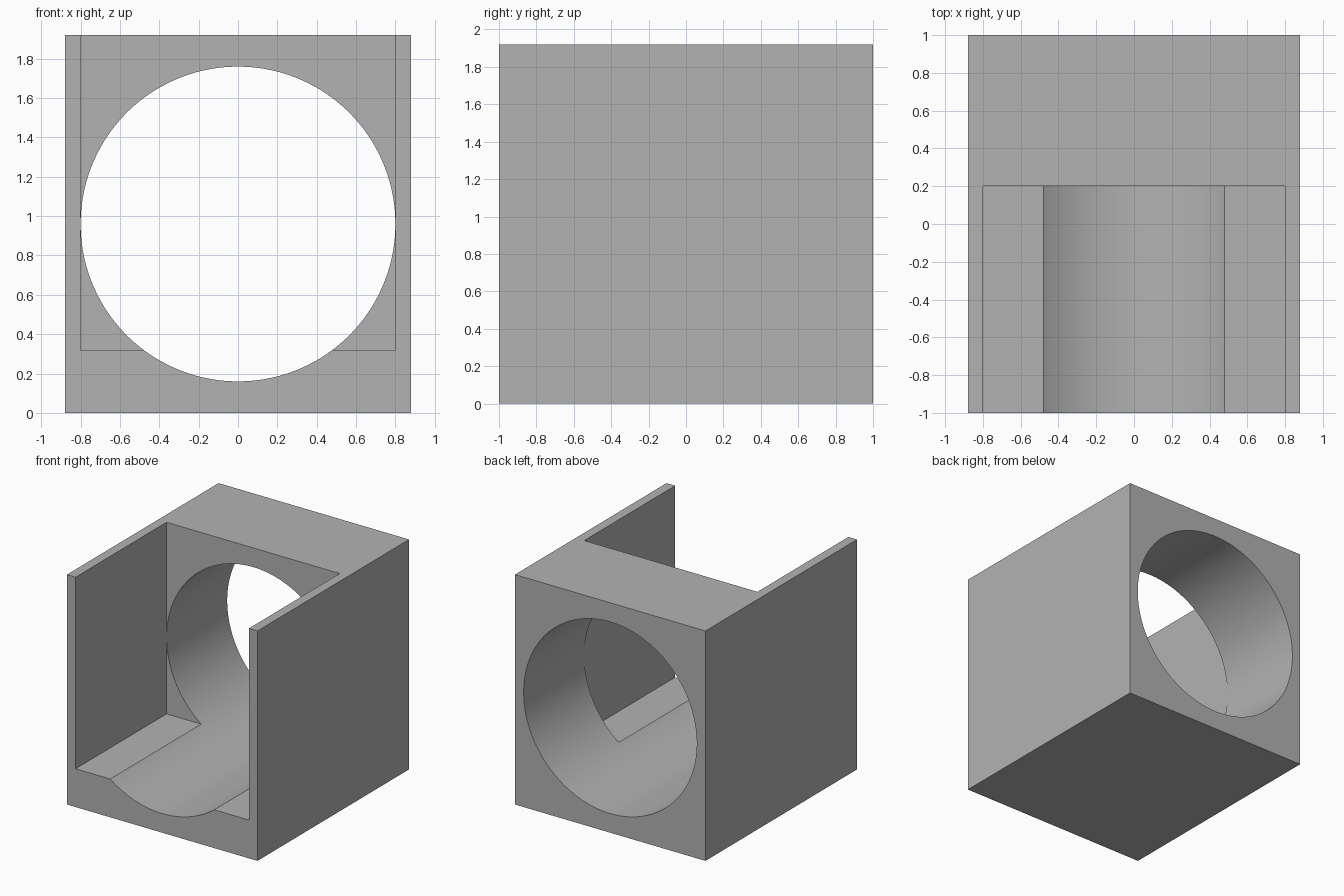
import bpy
import math

default_cube = bpy.data.objects.get("Cube")
if default_cube:
    bpy.data.objects.remove(default_cube, do_unlink=True)

WIDTH, DEPTH, HEIGHT = 1.76, 2.0, 1.92
RADIUS = 0.8            # bore radius, also half the slot width
SLOT_FLOOR = 0.32
SLOT_BACK = 0.2
SEGMENTS = 128

grey = bpy.data.materials.new("plain grey")
grey.use_nodes = True
colour = (0.448, 0.448, 0.448, 1)
grey.diffuse_color = colour
grey.node_tree.nodes["Principled BSDF"].inputs["Base Color"].default_value = colour


def box(name, low, high):
    """Axis-aligned box between two corners."""
    centre = [(a + b) / 2 for a, b in zip(low, high)]
    bpy.ops.mesh.primitive_cube_add(size=1, location=centre)
    obj = bpy.context.object
    obj.name = name
    obj.scale = [b - a for a, b in zip(low, high)]
    bpy.ops.object.transform_apply(location=True, rotation=True, scale=True)
    obj.data.materials.append(grey)
    return obj


def cut(target, cutter):
    """Subtract the cutter from the target, then discard the cutter."""
    cutter.hide_render = True
    bpy.context.view_layer.objects.active = target
    mod = target.modifiers.new("cut", "BOOLEAN")
    mod.operation = "DIFFERENCE"
    mod.solver = "EXACT"
    mod.object = cutter
    bpy.ops.object.modifier_apply(modifier=mod.name)
    bpy.data.objects.remove(cutter, do_unlink=True)


# Solid block
housing = box("housing", (-WIDTH / 2, -DEPTH / 2, 0), (WIDTH / 2, DEPTH / 2, HEIGHT))

# Slot open to the front and top
slot = box("slot_cutter", (-RADIUS, -DEPTH, SLOT_FLOOR), (RADIUS, SLOT_BACK, HEIGHT + 1))
cut(housing, slot)

# Round bore from front to back; half-step roll keeps its corners off the slot walls
bpy.ops.mesh.primitive_cylinder_add(vertices=SEGMENTS, radius=RADIUS, depth=DEPTH * 2)
bore = bpy.context.object
bore.name = "bore_cutter"
bore.data.materials.append(grey)
bore.rotation_euler = (math.pi / 2, math.pi / SEGMENTS, 0)
bore.location = (0, 0, HEIGHT / 2)
bpy.ops.object.transform_apply(location=True, rotation=True, scale=True)
cut(housing, bore)

# Smooth bore, crisp block edges
bpy.ops.object.select_all(action="DESELECT")
housing.select_set(True)
bpy.context.view_layer.objects.active = housing
bpy.ops.object.shade_smooth_by_angle(angle=math.radians(20))
